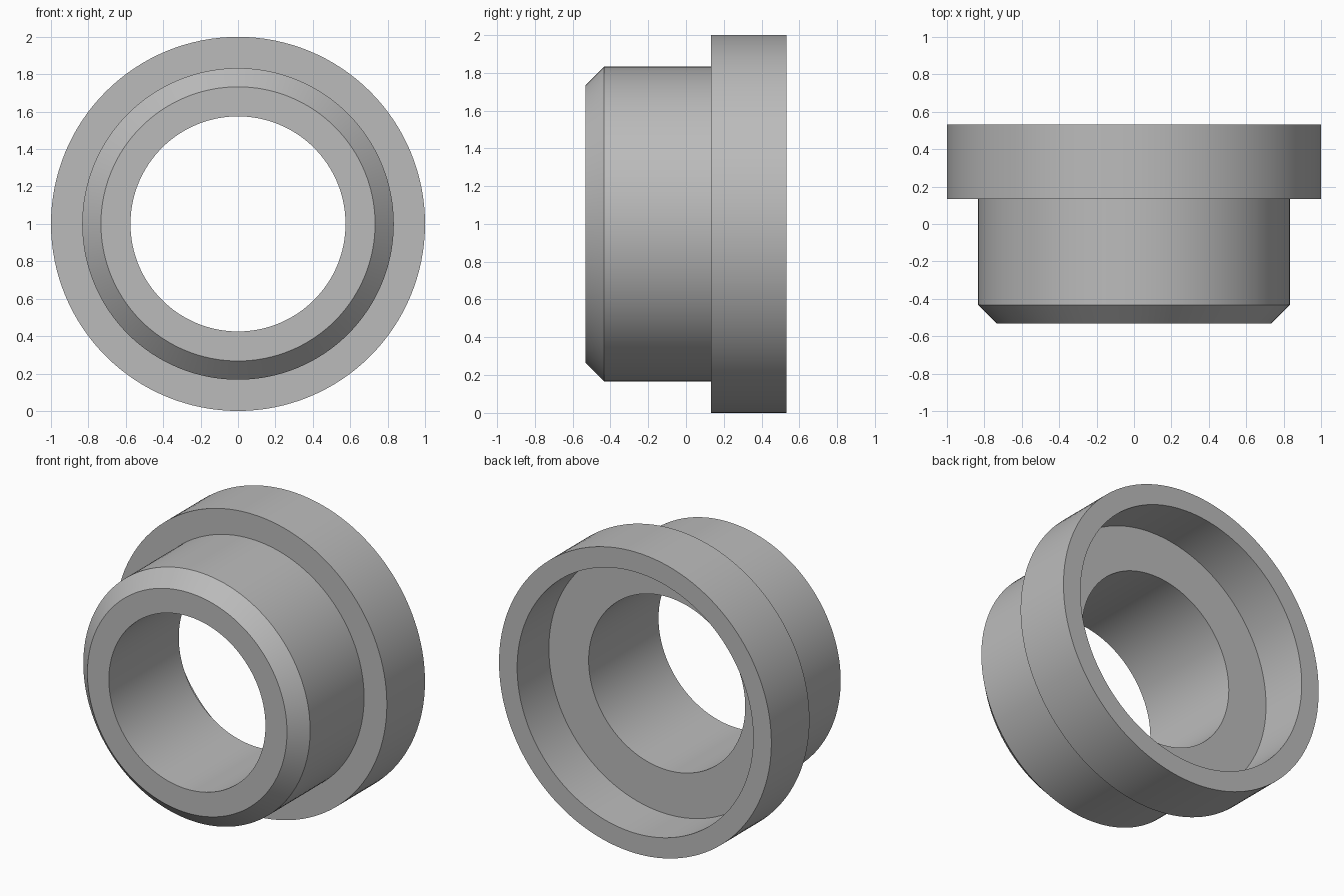
import bpy
import bmesh
from math import tau, radians
from mathutils import Matrix, Vector

cube = bpy.data.objects.get("Cube")
if cube:
    bpy.data.objects.remove(cube, do_unlink=True)

# Plain grey metal
grey = bpy.data.materials.new("grey_metal")
grey.use_nodes = True
colour = (0.5, 0.5, 0.5, 1)
grey.diffuse_color = colour
grey.node_tree.nodes["Principled BSDF"].inputs["Base Color"].default_value = colour

# Closed cross-section as (radius, y), from the front bore edge outwards
profile = [
    (0.575, -0.533),  # bore, front
    (0.733, -0.533),  # nose face
    (0.833, -0.433),  # chamfer
    (0.833, 0.133),   # sleeve
    (1.0, 0.133),     # flange shoulder
    (1.0, 0.533),     # flange rim
    (0.867, 0.533),   # counterbore lip
    (0.867, 0.2),     # counterbore floor
    (0.575, 0.2),     # bore, back
]


def lathe(name, section, segments=128):
    """Sweep a closed cross-section around the y axis at height 1."""
    bm = bmesh.new()
    rings = []
    for i in range(segments):
        turn = Matrix.Rotation(tau * i / segments, 3, 'Y')
        rings.append([bm.verts.new(turn @ Vector((r, y, 0)) + Vector((0, 0, 1)))
                      for r, y in section])
    for i, ring in enumerate(rings):
        following = rings[(i + 1) % segments]
        for j in range(len(section)):
            k = (j + 1) % len(section)
            bm.faces.new((ring[j], ring[k], following[k], following[j]))
    bmesh.ops.recalc_face_normals(bm, faces=bm.faces)
    mesh = bpy.data.meshes.new(name)
    bm.to_mesh(mesh)
    bm.free()
    mesh.materials.append(grey)
    obj = bpy.data.objects.new(name, mesh)
    bpy.context.collection.objects.link(obj)
    return obj


# Flanged bushing with a recessed back
bushing = lathe("flanged_bushing", profile)
bpy.ops.object.select_all(action='DESELECT')
bushing.select_set(True)
bpy.context.view_layer.objects.active = bushing
bpy.ops.object.shade_smooth_by_angle(angle=radians(30))
